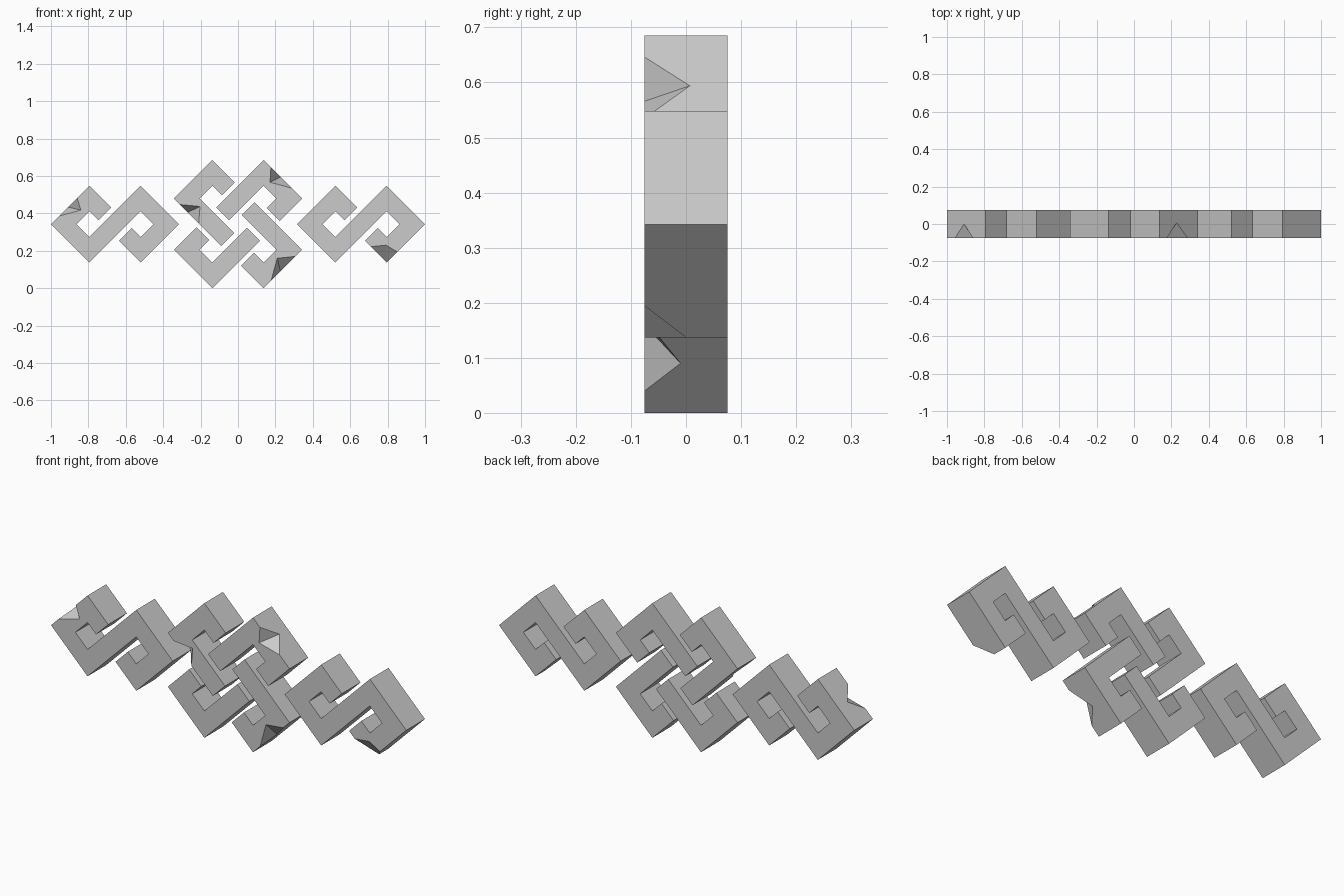
import bpy, bmesh
from mathutils import Vector

cube = bpy.data.objects.get("Cube")
if cube:
    bpy.data.objects.remove(cube, do_unlink=True)

U = 0.0685           # half the width of a band, measured along the diagonal axes
HALF = 0.075         # half the thickness
MID = 5 * U          # height of the pattern's centre
SIDE = 1 - 5 * U     # distance of the outer links from the centre

stone = bpy.data.materials.new("light grey stone")
stone.use_nodes = True
grey = (0.6, 0.6, 0.6, 1)
stone.diffuse_color = grey
stone.node_tree.nodes["Principled BSDF"].inputs["Base Color"].default_value = grey


def make_object(name, bm):
    bmesh.ops.recalc_face_normals(bm, faces=bm.faces)
    mesh = bpy.data.meshes.new(name)
    bm.to_mesh(mesh)
    bm.free()
    mesh.materials.append(stone)
    ob = bpy.data.objects.new(name, mesh)
    bpy.context.collection.objects.link(ob)
    return ob


def band(name, outline, cx=0):
    """Extrude an outline given on the diagonal axes (down-right, up-right)."""
    bm = bmesh.new()
    verts = [bm.verts.new((cx + (a + b) / 2 * U, -HALF, MID + (b - a) / 2 * U))
             for a, b in outline]
    face = bm.faces.new(verts)
    new = bmesh.ops.extrude_face_region(bm, geom=[face])["geom"]
    bmesh.ops.translate(bm, vec=(0, 2 * HALF, 0),
                        verts=[v for v in new if isinstance(v, bmesh.types.BMVert)])
    return make_object(name, bm)


def chip(ob, a, b, c, d, depth, corner=None):
    """Cut a wedge: a, b on the front edge, c on the front face, d on the side."""
    def front(p):
        return Vector((p[0], -HALF, p[1]))
    a, b, c = front(a), front(b), front(c)
    d = Vector((d[0], depth, d[1]))
    e = front(corner) if corner else (a + b) / 2
    m = (c + d) / 2
    bm = bmesh.new()
    for p in (c + (c - d) * 0.4, d + (d - c) * 0.4,
              a + (a - m) * 0.6, b + (b - m) * 0.6, e + (e - m) * 0.6):
        bm.verts.new(p)
    bmesh.ops.convex_hull(bm, input=bm.verts)
    cutter = make_object("chip_cutter", bm)
    cutter.hide_render = True
    mod = ob.modifiers.new("chip", 'BOOLEAN')
    mod.operation = 'DIFFERENCE'
    mod.solver = 'EXACT'
    mod.object = cutter
    bpy.context.view_layer.objects.active = ob
    bpy.ops.object.modifier_apply(modifier=mod.name)
    bpy.data.objects.remove(cutter, do_unlink=True)


# S-shaped outer links: half the outline, then the same turned by 180 degrees
half = [(-5, -5), (-5, 1), (-1.6, 1), (-1.6, -1), (-3, -1), (-3, -3), (-1, -3), (-1, 5)]
s_shape = half + [(-a, -b) for a, b in half]
left_end = band("right_s_link", s_shape, -SIDE)
right_end = band("left_s_link", s_shape, SIDE)

# Four hooked bands of the central knot, each a quarter turn from the last
hook = [(-7, -3), (-7, 3), (-3.5, 3), (-3.5, 1), (-5, 1), (-5, -1), (0.4, -1), (0.4, -3)]
knot = []
for place in ("upper_right", "upper_left", "lower_left", "lower_right"):
    knot.append(band("knot_band_" + place, hook))
    hook = [(b, -a) for a, b in hook]

# Chips broken out of the front edges
chip(left_end, (-0.957, 0.3855), (-0.86, 0.4825), (-0.84, 0.417), (-0.909, 0.4335), 0)
chip(knot[1], (0.176, 0.646), (0.287, 0.535), (0.171, 0.566), (0.228, 0.594), 0.007)
chip(knot[0], (-0.31, 0.447), (-0.21, 0.347), (-0.203, 0.437), (-0.268, 0.405), 0)
chip(knot[2], (0.177, 0.04), (0.307, 0.17), (0.21, 0.16), (0.227, 0.09), -0.01)
bottom = (SIDE + 2 * U, 2 * U)
chip(right_end, (0.711, 0.222), (0.85, 0.195), (0.791, 0.23), bottom, 0, bottom)
